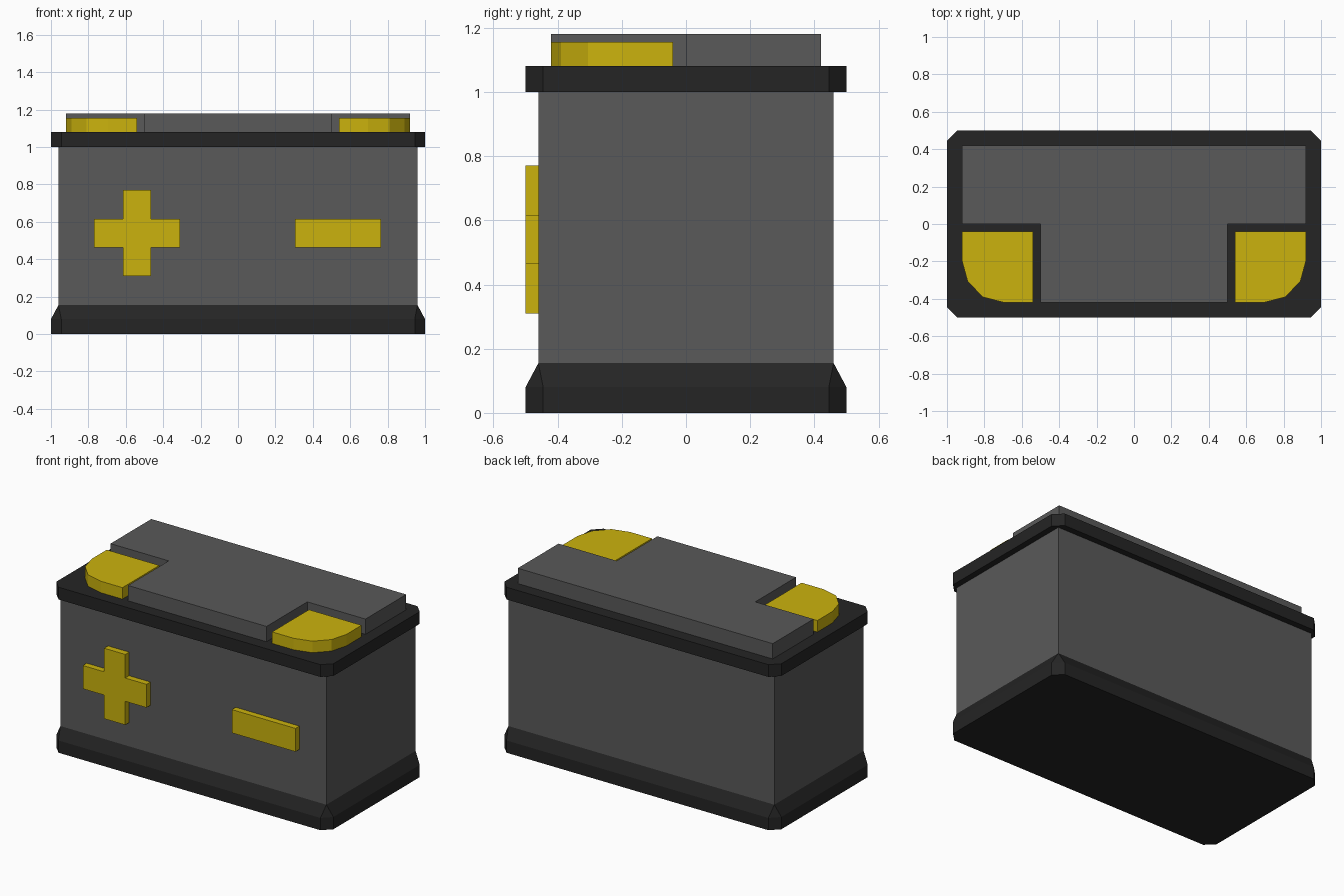
import bpy, bmesh
from mathutils import Matrix

if "Cube" in bpy.data.objects:
    bpy.data.objects.remove(bpy.data.objects["Cube"])


def material(name, rgb):
    m = bpy.data.materials.new(name)
    m.diffuse_color = (*rgb, 1)
    m.use_nodes = True
    m.node_tree.nodes["Principled BSDF"].inputs["Base Color"].default_value = m.diffuse_color
    return m


GREY = material("case_grey", (0.10, 0.10, 0.10))
BLACK = material("trim_black", (0.018, 0.018, 0.018))
YELLOW = material("yellow", (0.60, 0.45, 0.004))


def loft(name, rings, mat):
    """Join stacked rings [(outline, z), ...] into a closed solid."""
    bm = bmesh.new()
    loops = [[bm.verts.new((x, y, z)) for x, y in pts] for pts, z in rings]
    for a, b in zip(loops, loops[1:]):
        for i in range(len(a)):
            j = (i + 1) % len(a)
            bm.faces.new((a[i], a[j], b[j], b[i]))
    bm.faces.new(loops[0][::-1])
    bm.faces.new(loops[-1])
    bmesh.ops.remove_doubles(bm, verts=bm.verts, dist=1e-4)
    bmesh.ops.recalc_face_normals(bm, faces=bm.faces)
    mesh = bpy.data.meshes.new(name)
    bm.to_mesh(mesh)
    bm.free()
    mesh.materials.append(mat)
    ob = bpy.data.objects.new(name, mesh)
    bpy.context.collection.objects.link(ob)
    return ob


def prism(name, pts, z0, z1, mat):
    return loft(name, [(pts, z0), (pts, z1)], mat)


def rect(x0, x1, y0, y1):
    return [(x0, y0), (x1, y0), (x1, y1), (x0, y1)]


def chamfered(hx, hy, c):
    """Rectangle with cut corners; c = 0 keeps eight points for lofting."""
    return [(-hx + c, -hy), (hx - c, -hy), (hx, -hy + c), (hx, hy - c),
            (hx - c, hy), (-hx + c, hy), (-hx, hy - c), (-hx, -hy + c)]


# Case with flared foot and overhanging lid
OUTER = chamfered(1, 0.5, 0.055)
loft("base_trim", [(OUTER, 0), (OUTER, 0.08), (chamfered(0.96, 0.46, 0), 0.155)], BLACK)
prism("case", rect(-0.96, 0.96, -0.46, 0.46), 0.155, 1.0, GREY)
prism("lid", OUTER, 1.0, 1.08, BLACK)

# T-shaped raised panel on the lid
prism("top_panel", [(-0.5, -0.42), (0.5, -0.42), (0.5, 0), (0.92, 0),
                    (0.92, 0.42), (-0.92, 0.42), (-0.92, 0), (-0.5, 0)], 1.08, 1.18, GREY)

# Terminals, rounded at the outer front corners
TERMINAL = [(0.54, -0.04), (0.54, -0.42), (0.695, -0.42), (0.81, -0.39),
            (0.89, -0.305), (0.92, -0.195), (0.92, -0.04)]
for side, s in (("left", -1), ("right", 1)):
    prism(side + "_terminal", [(s * x, y) for x, y in TERMINAL], 1.08, 1.155, YELLOW)

# Raised polarity symbols on the front face
L, W = 0.23, 0.076
PLUS = [(-W, -L), (W, -L), (W, -W), (L, -W), (L, W), (W, W),
        (W, L), (-W, L), (-W, W), (-L, W), (-L, -W), (-W, -W)]
for name, pts, x in (("plus_symbol", PLUS, -0.54), ("minus_symbol", rect(-L, L, -W, W), 0.535)):
    ob = prism(name, pts, 0, 0.04, YELLOW)
    ob.data.transform(Matrix.Translation((x, -0.46, 0.54)) @ Matrix.Rotation(1.5707963, 4, 'X'))
